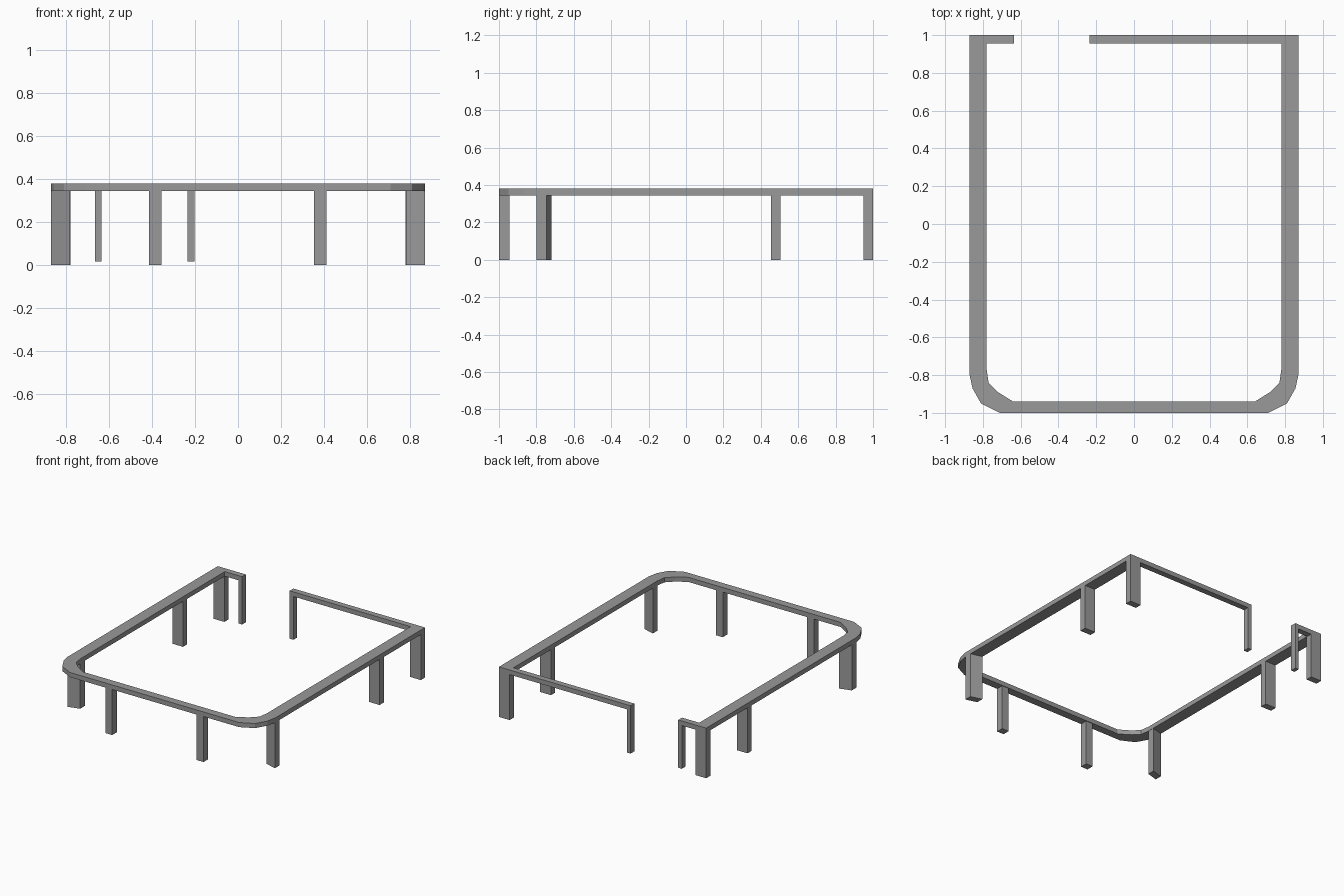
import bpy, bmesh

if "Cube" in bpy.data.objects:
    bpy.data.objects.remove(bpy.data.objects["Cube"])

grey = bpy.data.materials.new("grey metal")
grey.diffuse_color = (0.32, 0.32, 0.32, 1)
grey.use_nodes = True
grey.node_tree.nodes["Principled BSDF"].inputs["Base Color"].default_value = grey.diffuse_color


def prism(name, outline, z0, z1):
    """Extrude a flat outline between two heights."""
    bm = bmesh.new()
    base = bm.faces.new([bm.verts.new((x, y, z0)) for x, y in outline])
    top = bmesh.ops.extrude_face_region(bm, geom=[base])["geom"]
    bmesh.ops.translate(bm, vec=(0, 0, z1 - z0),
                        verts=[v for v in top if isinstance(v, bmesh.types.BMVert)])
    bmesh.ops.recalc_face_normals(bm, faces=bm.faces)
    mesh = bpy.data.meshes.new(name)
    bm.to_mesh(mesh)
    bm.free()
    mesh.materials.append(grey)
    obj = bpy.data.objects.new(name, mesh)
    bpy.context.collection.objects.link(obj)
    return obj


def box(name, x0, x1, y0, y1, z0, z1):
    return prism(name, [(x0, y0), (x1, y0), (x1, y1), (x0, y1)], z0, z1)


RAIL_Z, TOP_Z = 0.345, 0.38

# Top rail: one outline, open at the back, with rounded front corners
outer = [(0.87, -0.80), (0.855, -0.87), (0.81, -0.95), (0.71, -1.0)]
inner = [(0.78, -0.77), (0.77, -0.84), (0.72, -0.89), (0.64, -0.94)]


def mirrored(points):
    return [(-x, y) for x, y in points]


outline = [(-0.235, 1.0), (0.87, 1.0)] + outer
outline += mirrored(outer)[::-1] + [(-0.87, 1.0), (-0.635, 1.0), (-0.635, 0.955)]
outline += [(-0.78, 0.955)] + mirrored(inner) + inner[::-1]
outline += [(0.78, 0.955), (-0.235, 0.955)]
prism("top_rail", outline, RAIL_Z, TOP_Z)

# Side legs: slanted at the front corners, square further back
for s, side in ((-1, "left"), (1, "right")):
    corner = [(s * 0.87, -0.80), (s * 0.87, -0.745),
              (s * 0.782, -0.72), (s * 0.782, -0.775)]
    prism("corner_leg_" + side, corner, 0, RAIL_Z)
    a, b = sorted((s * 0.78, s * 0.87))
    box("middle_leg_" + side, a, b, 0.455, 0.505, 0, RAIL_Z)
    box("back_leg_" + side, a, b, 0.95, 1.0, 0, RAIL_Z)

# Front legs
for x, side in ((-0.385, "left"), (0.382, "right")):
    box("front_leg_" + side, x - 0.029, x + 0.029, -1.0, -0.945, 0, RAIL_Z)

# Thin posts on both sides of the back opening
box("gap_post_left", -0.665, -0.635, 0.955, 1.0, 0.017, RAIL_Z)
box("gap_post_right", -0.235, -0.203, 0.955, 1.0, 0.017, RAIL_Z)
